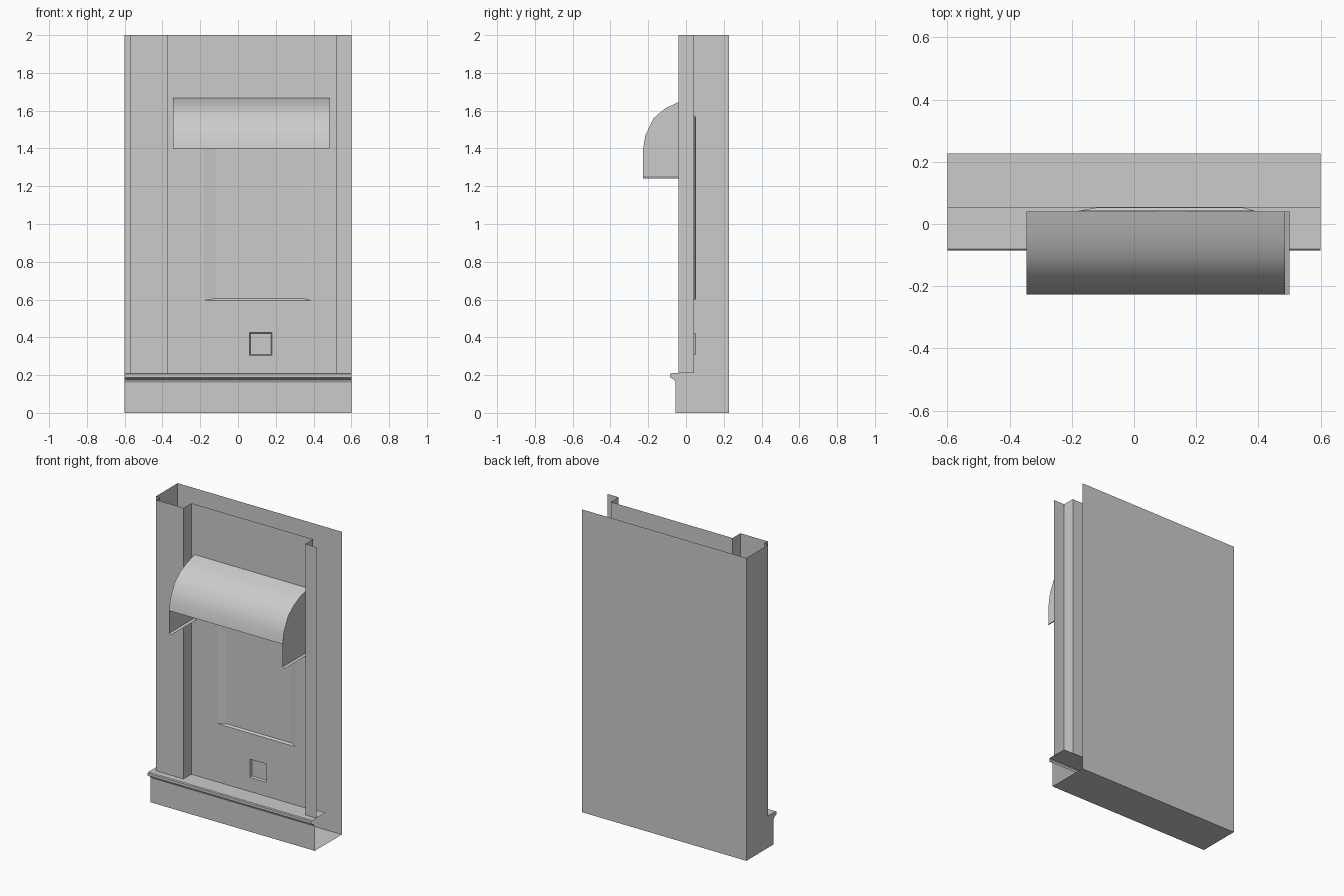
import bpy, math

if "Cube" in bpy.data.objects:
    bpy.data.objects.remove(bpy.data.objects["Cube"])


def mesh(name, verts, faces, smooth=False):
    me = bpy.data.meshes.new(name)
    me.from_pydata(verts, [], faces)
    me.update()
    ob = bpy.data.objects.new(name, me)
    bpy.context.collection.objects.link(ob)
    if smooth:
        bpy.ops.object.select_all(action='DESELECT')
        bpy.context.view_layer.objects.active = ob
        ob.select_set(True)
        bpy.ops.object.shade_smooth_by_angle(angle=math.radians(35))
    return ob


def sheet(name, profile, place, a, b, smooth=False):
    """Sweep an open profile from a to b; place(u, v, w) gives the point."""
    n = len(profile)
    verts = [place(u, v, w) for w in (a, b) for u, v in profile]
    faces = [(i, i + 1, n + i + 1, n + i) for i in range(n - 1)]
    return mesh(name, verts, faces, smooth)


def along_x(y, z, x):
    return (x, y, z)


def along_z(x, y, z):
    return (x, y, z)


def rect(x0, x1, z0, z1, y):
    return [(x0, y, z0), (x1, y, z0), (x1, y, z1), (x0, y, z1)]


def ring(o):
    """Four quads joining one rectangle of vertices to the next."""
    return [(o + i, o + (i + 1) % 4, o + 4 + (i + 1) % 4, o + 4 + i) for i in range(4)]


WALL, BACK, PANE = 0.042, 0.227, 0.053

# back panel, closed left side and stepped left pillar (right side stays open)
sheet("back_and_left_pillar",
      [(0.6, BACK), (-0.6, BACK), (-0.6, 0.0), (-0.57, 0.0), (-0.57, -0.04),
       (-0.37, -0.04), (-0.37, WALL)], along_z, 0.21, 2.0)
# right pillar, an L-shaped strip
sheet("right_pillar", [(0.52, WALL), (0.52, -0.04), (0.6, -0.04)], along_z, 0.21, 2.0)

# base with projecting ledge, and its closed left end
base = [(BACK, 0.21), (BACK, 0), (-0.055, 0), (-0.055, 0.16), (-0.065, 0.178),
        (-0.085, 0.187), (-0.085, 0.205), (-0.08, 0.21), (0.055, 0.21)]
sheet("base_and_ledge", base, along_x, -0.6, 0.6)
mesh("base_left_end", [(-0.6, y, z) for y, z in base], [tuple(range(len(base)))])

# front wall around the window and the small socket
xs, zs = [-0.37, -0.18, 0.06, 0.18, 0.39, 0.52], [0.21, 0.305, 0.425, 0.595, 1.575, 2.0]
verts = [(x, WALL, z) for z in zs for x in xs]
holes = {(1, 3), (2, 3), (3, 3), (2, 1)}
faces = [(r * 6 + c, r * 6 + c + 1, r * 6 + c + 7, r * 6 + c + 6)
         for r in range(5) for c in range(5) if (c, r) not in holes]
mesh("front_wall", verts, faces)

# bevelled window frame and pane
mesh("window_frame", rect(-0.18, 0.39, 0.595, 1.575, WALL) + rect(-0.12, 0.35, 0.605, 1.565, PANE),
     ring(0))
mesh("window_pane", rect(-0.12, 0.35, 0.605, 1.565, PANE), [(0, 1, 2, 3)])

# socket plate with a slanted bottom edge and a recessed centre
plate = [(0.035, WALL - 0.002, 0.213), (0.225, WALL - 0.002, 0.228),
         (0.225, WALL - 0.002, 0.487), (0.02, WALL - 0.002, 0.487)]
mesh("socket_plate", plate + rect(0.06, 0.18, 0.305, 0.425, WALL - 0.002), ring(0))
mesh("socket_recess", rect(0.06, 0.18, 0.305, 0.425, WALL - 0.002)
     + rect(0.065, 0.175, 0.31, 0.42, PANE), ring(0) + [(4, 5, 6, 7)])

# curved awning hood with side panels
hood = [(0.04, 1.668), (-0.04, 1.645), (-0.11, 1.612), (-0.172, 1.56),
        (-0.215, 1.47), (-0.227, 1.40)]
sheet("awning_hood", hood, along_x, -0.345, 0.485, smooth=True)
for side, x in (("left", -0.345), ("right", 0.485)):
    outline = hood + [(-0.227, 1.25), (0.04, 1.25)]
    mesh(f"awning_{side}_panel", [(x, y, z) for y, z in outline], [tuple(range(8))])
    # narrow lip along the lower edge
    mesh(f"awning_{side}_lip",
         [(x, -0.227, 1.25), (x + 0.015, -0.227, 1.242), (x + 0.015, 0.04, 1.242), (x, 0.04, 1.25)],
         [(0, 1, 2, 3)])
